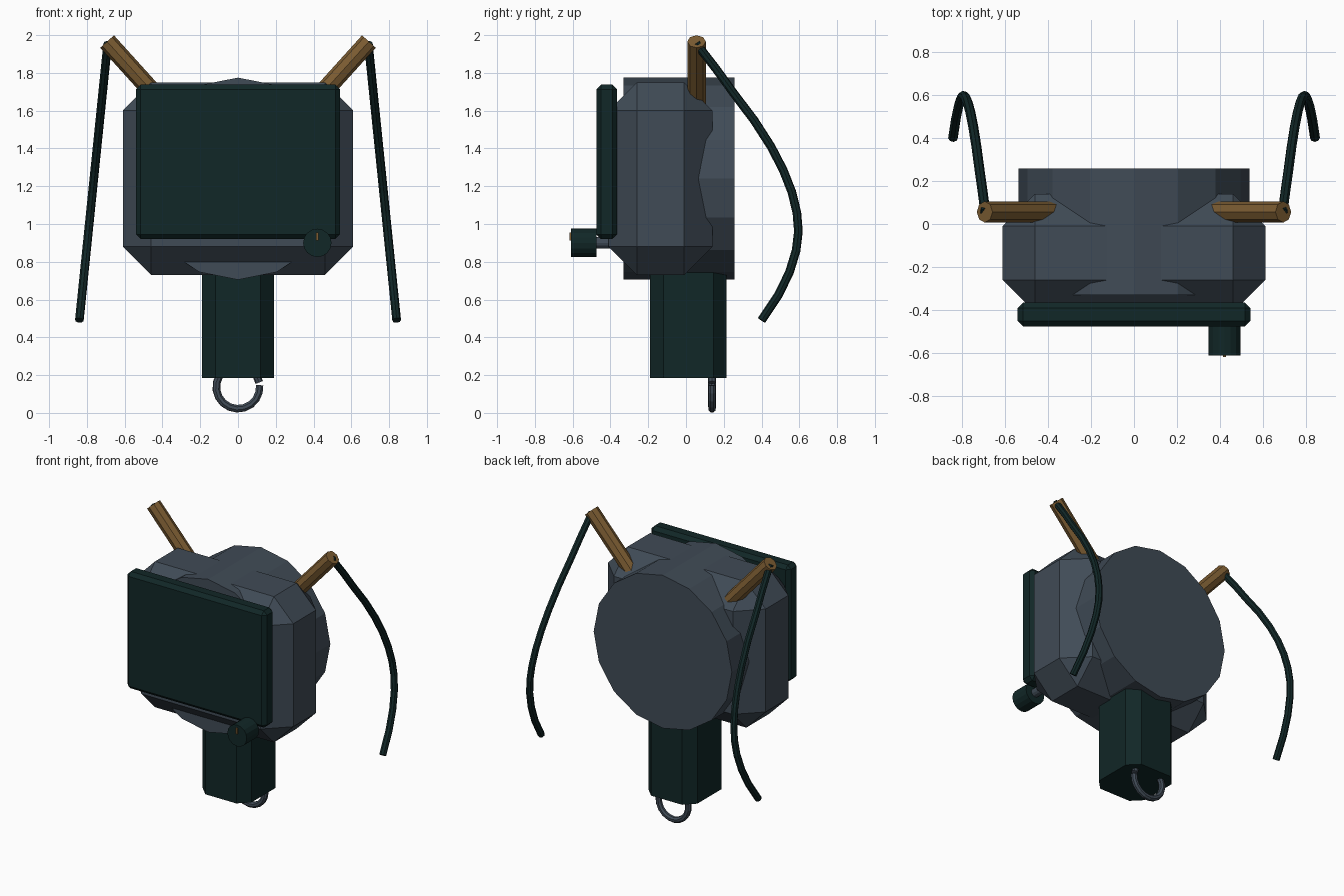
import bpy, bmesh, math
from mathutils import Vector

if "Cube" in bpy.data.objects:
    bpy.data.objects.remove(bpy.data.objects["Cube"])


def material(name, rgb):
    m = bpy.data.materials.new(name)
    m.diffuse_color = (*rgb, 1)
    m.use_nodes = True
    m.node_tree.nodes["Principled BSDF"].inputs["Base Color"].default_value = m.diffuse_color
    return m


GREY = material("slate grey", (0.051, 0.070, 0.093))
GREEN = material("dark green", (0.0055, 0.020, 0.020))
BROWN = material("bronze brown", (0.20, 0.108, 0.032))


def finish(name, bm, mat):
    bmesh.ops.recalc_face_normals(bm, faces=bm.faces)
    me = bpy.data.meshes.new(name)
    bm.to_mesh(me)
    bm.free()
    me.materials.append(mat)
    ob = bpy.data.objects.new(name, me)
    bpy.context.collection.objects.link(ob)
    return ob


def box(name, lo, hi, mat, bevel=0, vertical_only=False):
    """Box between two corners with single-segment chamfers."""
    lo, hi = Vector(lo), Vector(hi)
    bm = bmesh.new()
    bmesh.ops.create_cube(bm, size=1)
    for v in bm.verts:
        v.co = Vector((c + 0.5) * (b - a) + a for c, a, b in zip(v.co, lo, hi))
    if bevel:
        edges = [e for e in bm.edges if not vertical_only
                 or abs(e.verts[0].co.z - e.verts[1].co.z) > 1e-4]
        bmesh.ops.bevel(bm, geom=edges, offset=bevel, segments=1,
                        affect='EDGES', profile=0.5)
    return finish(name, bm, mat)


def rod(name, a, b, r, sides, mat):
    """Capped cylinder from a to b."""
    a, b = Vector(a), Vector(b)
    d = b - a
    bm = bmesh.new()
    bmesh.ops.create_cone(bm, cap_ends=True, segments=sides,
                          radius1=r, radius2=r, depth=d.length)
    q = Vector((0, 0, 1)).rotation_difference(d)
    for v in bm.verts:
        v.co = q @ v.co + (a + b) / 2
    return finish(name, bm, mat)


def tube(name, pts, r, mat, sides=8):
    """Round tube swept along a path, with capped ends."""
    pts = [Vector(p) for p in pts]
    bm = bmesh.new()
    rings = []
    t = (pts[1] - pts[0]).normalized()
    side = t.orthogonal().normalized()
    for i, p in enumerate(pts):
        t = (pts[min(i + 1, len(pts) - 1)] - pts[max(i - 1, 0)]).normalized()
        side = (side - t * side.dot(t)).normalized()
        up = t.cross(side)
        angles = [2 * math.pi * k / sides for k in range(sides)]
        rings.append([bm.verts.new(p + r * (side * math.cos(w) + up * math.sin(w)))
                      for w in angles])
    for ra, rb in zip(rings, rings[1:]):
        for k in range(sides):
            n = (k + 1) % sides
            bm.faces.new((ra[k], ra[n], rb[n], rb[k]))
    bm.faces.new(rings[0])
    bm.faces.new(rings[-1])
    return finish(name, bm, mat)


# Main housing and the round drum behind it
box("housing", (-0.61, -0.41, 0.73), (0.61, 0.14, 1.75), GREY, 0.15)
rod("rear_drum", (0, -0.33, 1.24), (0, 0.257, 1.24), 0.535, 16, GREY)

# Front screen panel
box("screen_panel", (-0.54, -0.475, 0.92), (0.54, -0.365, 1.738), GREEN, 0.025)

# Knob with shaft and pointer mark
rod("knob_shaft", (0.42, -0.49, 0.9), (0.42, -0.30, 0.9), 0.03, 12, GREY)
rod("knob", (0.42, -0.61, 0.9), (0.42, -0.475, 0.9), 0.075, 16, GREEN)
box("knob_mark", (0.414, -0.618, 0.913), (0.426, -0.609, 0.955), BROWN)

# Handle and wrist ring
box("handle", (-0.19, -0.19, 0.185), (0.19, 0.215, 0.85), GREEN, 0.07, True)
arc = [math.radians(12 + 353 * i / 18) for i in range(19)]
tube("wrist_ring", [(0.115 * math.cos(a), 0.138, 0.137 + 0.115 * math.sin(a))
                    for a in arc], 0.021, GREY)

# Antenna stubs and hanging cables on both sides; path is (y, z)
path = [(0.055, 1.955), (0.16, 1.82), (0.25, 1.695), (0.36, 1.55), (0.45, 1.41),
        (0.515, 1.285), (0.56, 1.17), (0.587, 1.06), (0.595, 0.96), (0.583, 0.86),
        (0.548, 0.745), (0.49, 0.625), (0.40, 0.49)]
for label, s in (("left", -1), ("right", 1)):
    rod(label + "_antenna_stub", (s * 0.38, 0.056, 1.62), (s * 0.693, 0.056, 1.966),
        0.049, 8, BROWN)
    tube(label + "_cable", [(s * (0.69 + 0.15 * (1.955 - z) / 1.465), y, z)
                            for y, z in path], 0.023, GREEN)
